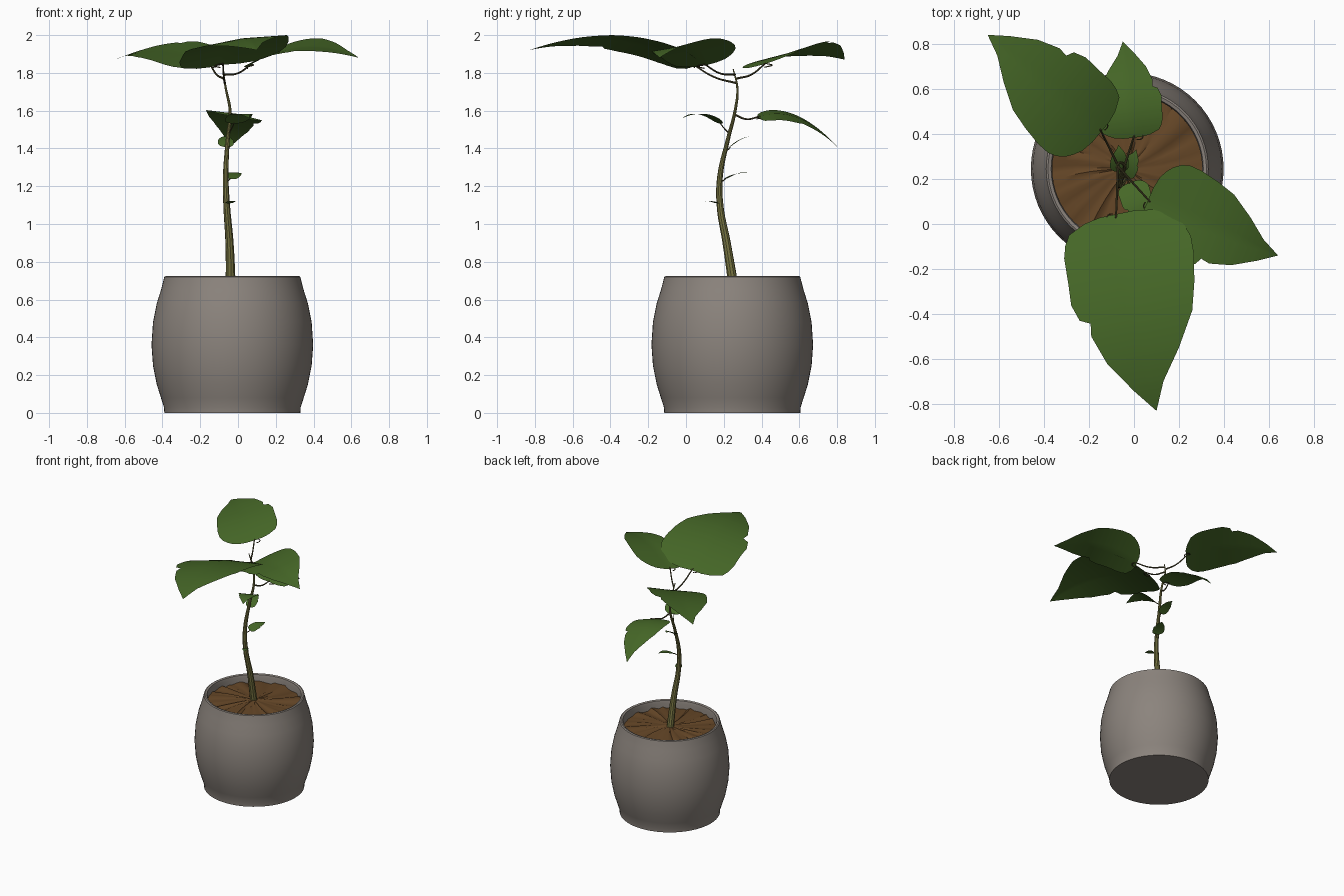
import bpy, bmesh, math, random
from mathutils import Vector

random.seed(4)
default_cube = bpy.data.objects.get("Cube")
if default_cube:
    bpy.data.objects.remove(default_cube, do_unlink=True)


def make_material(name, red, green, blue):
    mat = bpy.data.materials.new(name)
    mat.use_nodes = True
    colour = (red, green, blue, 1)
    mat.diffuse_color = colour
    shader = mat.node_tree.nodes["Principled BSDF"]
    shader.inputs["Base Color"].default_value = colour
    shader.inputs["Roughness"].default_value = 0.8
    return mat


clay = make_material("warm grey clay", 0.26, 0.23, 0.205)
earth = make_material("brown earth", 0.13, 0.062, 0.02)
leaf_green = make_material("leaf green", 0.06, 0.135, 0.02)
stem_green = make_material("olive stem", 0.19, 0.18, 0.055)
petiole_brown = make_material("dark olive petiole", 0.07, 0.06, 0.022)

POT_X, POT_Y = -0.03, 0.245


def finish(name, bm, mat, sharp_angle=40):
    mesh = bpy.data.meshes.new(name)
    bm.to_mesh(mesh)
    bm.free()
    mesh.materials.append(mat)
    obj = bpy.data.objects.new(name, mesh)
    bpy.context.collection.objects.link(obj)
    select_only(obj)
    bpy.ops.object.shade_smooth_by_angle(angle=math.radians(sharp_angle))
    return obj


def select_only(obj):
    bpy.ops.object.select_all(action="DESELECT")
    obj.select_set(True)
    bpy.context.view_layer.objects.active = obj


def interpolate(table, u):
    for (a, va), (b, vb) in zip(table, table[1:]):
        if u <= b:
            return va + (vb - va) * (u - a) / (b - a)
    return table[-1][1]


def tube(name, points, radii, mat):
    """Round tapering tube through a few points."""
    curve = bpy.data.curves.new(name, "CURVE")
    curve.dimensions = "3D"
    curve.bevel_depth = 1
    curve.bevel_resolution = 3
    curve.resolution_u = 6
    curve.use_fill_caps = True
    spline = curve.splines.new("BEZIER")
    spline.bezier_points.add(len(points) - 1)
    for knot, point, radius in zip(spline.bezier_points, points, radii):
        knot.co = point
        knot.radius = radius
        knot.handle_left_type = knot.handle_right_type = "AUTO"
    curve.materials.append(mat)
    obj = bpy.data.objects.new(name, curve)
    bpy.context.collection.objects.link(obj)
    select_only(obj)
    bpy.ops.object.convert(target="MESH")
    bpy.ops.object.shade_smooth_by_angle()


# Pot: turned profile, outside up, over the rim and down to the soil
def build_pot(segments=64):
    profile = [(0.36, 0), (0.362, 0.03), (0.378, 0.08), (0.4, 0.15), (0.42, 0.25),
               (0.428, 0.36), (0.42, 0.48), (0.4, 0.58), (0.378, 0.65), (0.365, 0.7),
               (0.36, 0.72), (0.352, 0.725), (0.338, 0.72), (0.333, 0.7), (0.333, 0.6)]
    bm = bmesh.new()
    rings = []
    for radius, z in profile:
        ring = []
        for k in range(segments):
            a = math.tau * k / segments
            ring.append(bm.verts.new((POT_X + radius * math.cos(a),
                                      POT_Y + radius * math.sin(a), z)))
        rings.append(ring)
    for low, high in zip(rings, rings[1:]):
        for k in range(segments):
            n = (k + 1) % segments
            bm.faces.new((low[k], low[n], high[n], high[k]))
    bm.faces.new(rings[0][::-1])
    finish("pot", bm, clay)


# Soil: radial furrows running out from the stem
def build_soil(spokes=72, steps=6):
    bm = bmesh.new()
    centre = bm.verts.new((POT_X, POT_Y, 0.68))
    furrow = [random.uniform(-1, 1) for k in range(spokes)]
    rings = []
    for s in range(1, steps + 1):
        t = s / steps
        ring = []
        for k in range(spokes):
            a = math.tau * k / spokes + 0.15 * t
            z = 0.68 - 0.015 * t + 0.012 * t * furrow[k] + random.uniform(-1, 1) * 0.002
            ring.append(bm.verts.new((POT_X + 0.335 * t * math.cos(a),
                                      POT_Y + 0.335 * t * math.sin(a), z)))
        rings.append(ring)
    for k in range(spokes):
        n = (k + 1) % spokes
        bm.faces.new((centre, rings[0][k], rings[0][n]))
        for inner, outer in zip(rings, rings[1:]):
            bm.faces.new((inner[k], outer[k], outer[n], inner[n]))
    finish("soil", bm, earth)


# Leaf blade: half widths along the midrib, the right half has a notch
LEFT_HALF = [(-0.015, 0.1), (0, 0.19), (0.03, 0.25), (0.06, 0.29), (0.11, 0.33), (0.17, 0.35),
             (0.26, 0.347), (0.4, 0.32), (0.54, 0.28), (0.71, 0.176), (0.86, 0.065), (1, 0)]
RIGHT_HALF = [(-0.015, 0.08), (0, 0.16), (0.04, 0.25), (0.09, 0.28), (0.15, 0.298), (0.28, 0.304),
              (0.39, 0.312), (0.475, 0.286), (0.5, 0.235), (0.565, 0.245), (0.715, 0.195),
              (0.88, 0.09), (1, 0)]


def leaf(name, base, tip, arch, left_slope, right_slope, columns=6):
    base, tip = Vector(base), Vector(tip)
    axis = tip - base
    length = axis.length
    side = Vector((-axis.y, axis.x, 0)).normalized()
    stops = {u for u, w in LEFT_HALF + RIGHT_HALF}
    stops |= {k / 20 for k in range(21)}
    bm = bmesh.new()
    rows = []
    for u in sorted(stops):
        row = []
        for j in range(-columns, columns + 1):
            half, slope = (LEFT_HALF, left_slope) if j > 0 else (RIGHT_HALF, right_slope)
            w = interpolate(half, u) * length * j / columns
            point = base + axis * u + side * w
            point.z += arch * 4 * u * (1 - u) + slope * abs(w)
            row.append(bm.verts.new(point))
        rows.append(row)
    for low, high in zip(rows, rows[1:]):
        for j in range(2 * columns):
            bm.faces.new((low[j], high[j], high[j + 1], low[j + 1]))
    bmesh.ops.remove_doubles(bm, verts=bm.verts, dist=0.00001)
    finish(name, bm, leaf_green, 80)


def petiole(name, start, end, sag, thickness):
    start, end = Vector(start), Vector(end)
    middle = (start + end) / 2 - Vector((0, 0, sag))
    tube(name, [start, middle, end], [thickness, thickness * 0.8, thickness * 0.7], petiole_brown)


def tendril(name, base, tip):
    """Small curl hanging where a blade meets its stalk."""
    base = Vector(base)
    along = (Vector(tip) - base).normalized()
    side = Vector((-along.y, along.x, 0)).normalized()
    points = []
    for k in range(6):
        a = math.tau * k / 6
        points.append(base + 0.02 * (along * math.sin(a) + side * (math.cos(a) - 1))
                      - Vector((0, 0, 0.004 * k)))
    tube(name, points, [0.003] * len(points), petiole_brown)


build_pot()
build_soil()

# Main stem
tube("main_stem",
     [(-0.038, 0.255, 0.65), (-0.045, 0.215, 0.9), (-0.06, 0.18, 1.1), (-0.065, 0.18, 1.25),
      (-0.055, 0.22, 1.44), (-0.042, 0.26, 1.6), (-0.065, 0.272, 1.72), (-0.08, 0.25, 1.82)],
     [0.027, 0.022, 0.018, 0.015, 0.011, 0.008, 0.006, 0.003], stem_green)

# Each entry: name, stalk start, blade base, tip, arch, left and right edge slopes
LEAVES = [
    ("front_leaf", (-0.07, 0.27, 1.745), (-0.08, 0.03, 1.85), (0.1, -0.83, 1.92), 0.095, 0.07, -0.2),
    ("left_leaf", (-0.075, 0.26, 1.79), (0.07, 0.1, 1.845), (0.64, -0.14, 1.88), 0.075, 0.25, -0.15),
    ("back_right_leaf", (-0.075, 0.268, 1.77), (-0.15, 0.42, 1.85), (-0.65, 0.84, 1.87), 0.06, -0.2, 0.25),
    ("back_leaf", (-0.043, 0.255, 1.58), (0, 0.39, 1.57), (-0.05, 0.81, 1.4), 0.075, 0.12, -0.25),
    ("small_front_leaf", (-0.05, 0.23, 1.48), (-0.02, 0.18, 1.535), (0.06, -0.02, 1.56), 0.035, 0, 0),
    ("upper_bud_leaf", (-0.055, 0.215, 1.39), (-0.06, 0.235, 1.41), (-0.07, 0.35, 1.465), 0.012, 0, 0),
    ("middle_bud_leaf", (-0.064, 0.18, 1.225), (-0.04, 0.21, 1.24), (0.01, 0.33, 1.27), 0.012, 0.1, -0.1),
    ("lower_bud_leaf", (-0.06, 0.18, 1.1), (-0.05, 0.165, 1.11), (-0.015, 0.1, 1.12), 0.005, 0, 0),
]
for index, (name, start, base, tip, arch, left_slope, right_slope) in enumerate(LEAVES):
    big = index < 4
    leaf(name, base, tip, arch, left_slope, right_slope)
    petiole(name + "_stalk", start, base, 0.02 if big else 0.004, 0.006 if big else 0.004)
    if big:
        tendril(name + "_curl", base, tip)
